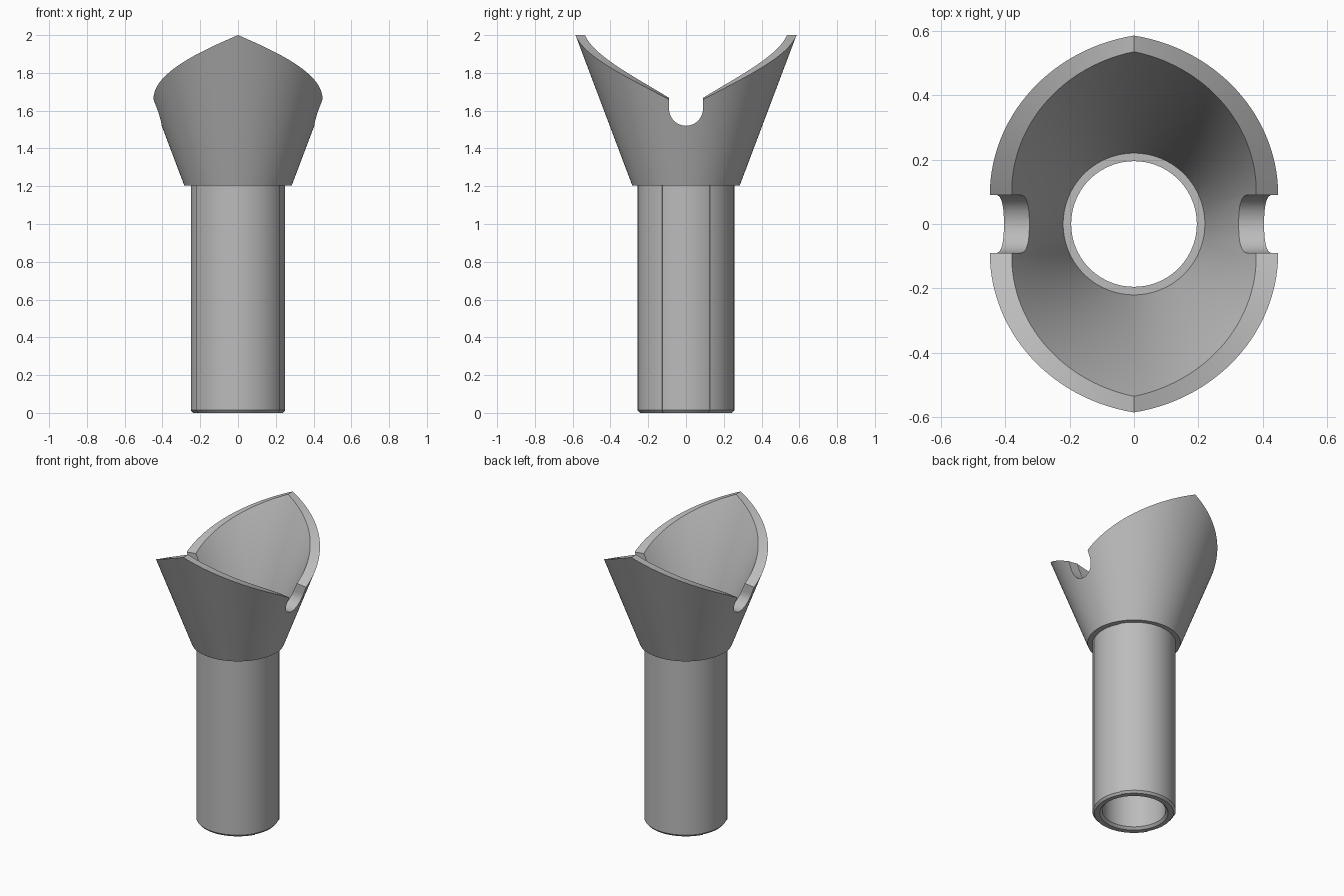
import bpy, bmesh, math

if "Cube" in bpy.data.objects:
    bpy.data.objects.remove(bpy.data.objects["Cube"], do_unlink=True)

GREY = (0.5, 0.5, 0.5, 1)
metal = bpy.data.materials.new("plain grey metal")
metal.use_nodes = True
metal.diffuse_color = GREY
metal.node_tree.nodes["Principled BSDF"].inputs["Base Color"].default_value = GREY


def make_object(name, bm):
    bmesh.ops.recalc_face_normals(bm, faces=bm.faces)
    mesh = bpy.data.meshes.new(name)
    bm.to_mesh(mesh)
    bm.free()
    mesh.materials.append(metal)
    obj = bpy.data.objects.new(name, mesh)
    bpy.context.collection.objects.link(obj)
    return obj


def revolve(name, columns):
    """Closed ring of cross-sections; each column is (angle, [(radius, z), ...])."""
    bm = bmesh.new()
    rows = [[bm.verts.new((r * math.cos(a), r * math.sin(a), z)) for r, z in profile]
            for a, profile in columns]
    for i, row in enumerate(rows):
        nxt = rows[(i + 1) % len(rows)]
        for j in range(len(row)):
            k = (j + 1) % len(row)
            bm.faces.new((row[j], nxt[j], nxt[k], row[k]))
    return make_object(name, bm)


def select_only(obj):
    bpy.ops.object.select_all(action='DESELECT')
    obj.select_set(True)
    bpy.context.view_layer.objects.active = obj


# Tube: round bore, outer wall slightly relieved on the left and right
def tube_profile(r):
    return [(r - 0.012, 0), (r, 0.014), (r, 1.28), (0.195, 1.28),
            (0.195, 0.015), (0.21, 0)]


tube_columns = []
for start, end, radius in ((-30, 30, 0.25), (30, 150, 0.256),
                           (150, 210, 0.25), (210, 330, 0.256)):
    for deg in range(start, end + 1, 3):
        tube_columns.append((math.radians(deg), tube_profile(radius)))
tube = revolve("tube", tube_columns)


# Flared cup: conical wall whose rim climbs steadily to a front and a back peak
def cup_profile(a):
    climb = math.asin(min(1, abs(math.sin(a)))) / (math.pi / 2)
    top = 1.61 + 0.39 * climb
    drop = 2 - top
    return [(0.285, 1.205), (0.585 - 0.377 * drop, top),
            (0.535 - 0.438 * drop, top), (0.22, 1.28), (0.22, 1.205)]


STEPS = 144
angles = [2 * math.pi * i / STEPS for i in range(STEPS)]
cup = revolve("flared_cup", [(a, cup_profile(a)) for a in angles])

# Round-bottomed slot through both sides of the cup
bm = bmesh.new()
outline = [(0.09, 1.9)]
for i in range(25):
    a = math.pi * i / 24
    outline.append((0.09 * math.cos(a), 1.61 - 0.09 * math.sin(a)))
outline.append((-0.09, 1.9))
face = bm.faces.new([bm.verts.new((-0.8, y, z)) for y, z in outline])
swept = bmesh.ops.extrude_face_region(bm, geom=[face])["geom"]
bmesh.ops.translate(bm, vec=(1.6, 0, 0),
                    verts=[v for v in swept if isinstance(v, bmesh.types.BMVert)])
cutter = make_object("slot_cutter", bm)
cutter.hide_render = True

slot = cup.modifiers.new("slot", 'BOOLEAN')
slot.operation = 'DIFFERENCE'
slot.solver = 'EXACT'
slot.object = cutter
select_only(cup)
bpy.ops.object.modifier_apply(modifier=slot.name)
bpy.data.objects.remove(cutter, do_unlink=True)

# Smooth curved walls, crisp edges
for obj in (tube, cup):
    select_only(obj)
    bpy.ops.object.shade_smooth_by_angle(angle=math.radians(30))
